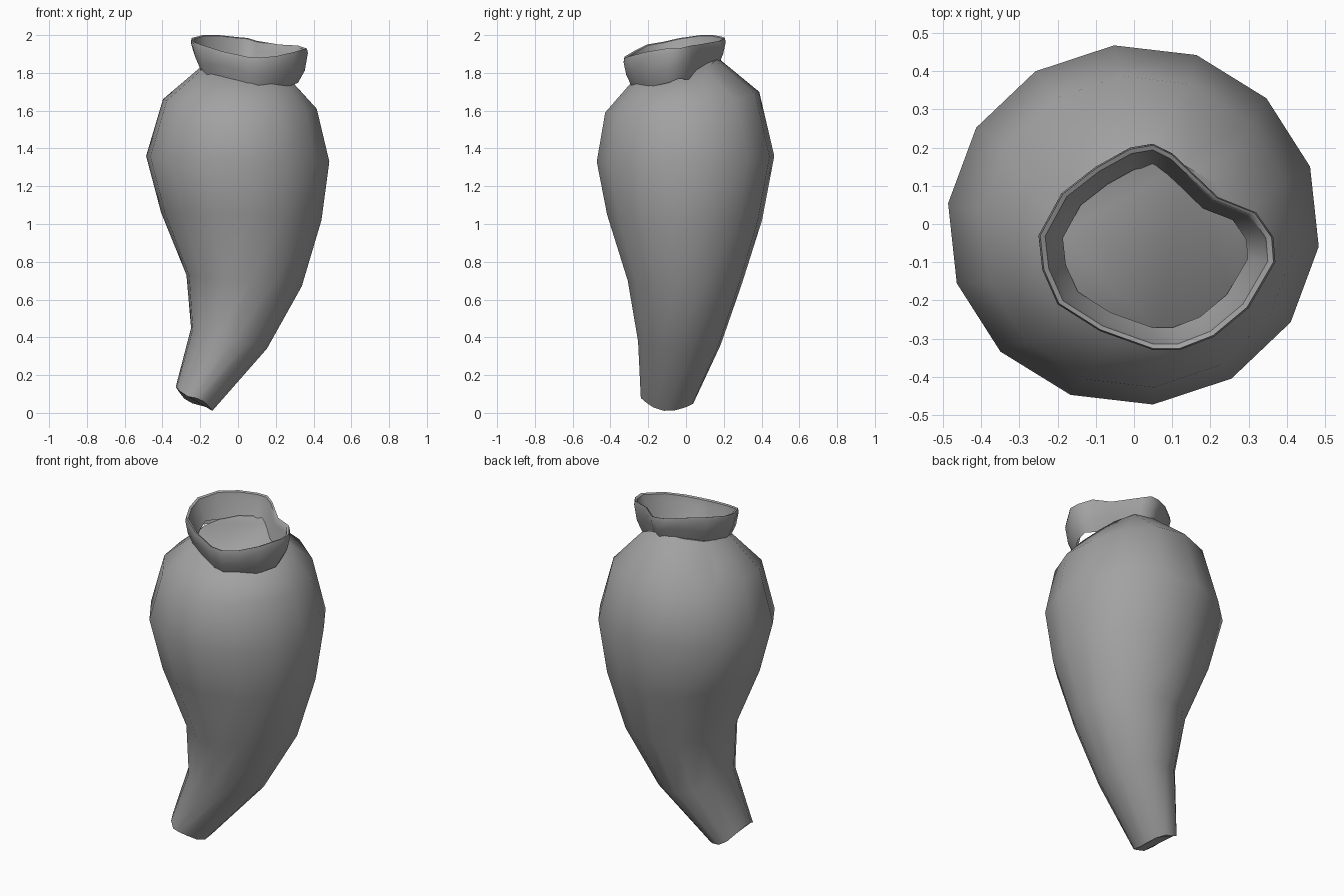
import bpy, bmesh, math

cube = bpy.data.objects.get("Cube")
if cube:
    bpy.data.objects.remove(cube, do_unlink=True)

SIDES = 14

clay = bpy.data.materials.new("clay_grey")
clay.use_nodes = True
clay.diffuse_color = (0.36, 0.36, 0.36, 1)
clay.node_tree.nodes["Principled BSDF"].inputs["Base Color"].default_value = (0.36, 0.36, 0.36, 1)


def tilted_ring(left, right, front, back):
    """Oval ring through its left/right (x, z) and front/back (y, z) extremes."""
    points = []
    for i in range(SIDES):
        a = 2 * math.pi * i / SIDES - 0.12
        c, s = math.cos(a), math.sin(a)
        x = (left[0] + right[0]) / 2 + c * (right[0] - left[0]) / 2
        y = (front[0] + back[0]) / 2 + s * (back[0] - front[0]) / 2
        zx = right[1] if c > 0 else left[1]
        zy = back[1] if s > 0 else front[1]
        points.append((x, y, zx * c * c + zy * s * s))
    return points


def loft(name, rings, capped, angle):
    """Skin a stack of rings into a smooth shaded object."""
    bm = bmesh.new()
    rows = [[bm.verts.new(p) for p in ring] for ring in rings]
    for low, high in zip(rows, rows[1:]):
        n = len(low)
        for i in range(n):
            j = (i + 1) % n
            bm.faces.new((low[i], low[j], high[j], high[i]))
    if capped:
        bm.faces.new(rows[0][::-1])
        bm.faces.new(rows[-1])
    mesh = bpy.data.meshes.new(name)
    bm.to_mesh(mesh)
    bm.free()
    mesh.materials.append(clay)
    obj = bpy.data.objects.new(name, mesh)
    bpy.context.collection.objects.link(obj)
    bpy.ops.object.select_all(action="DESELECT")
    obj.select_set(True)
    bpy.context.view_layer.objects.active = obj
    bpy.ops.object.shade_smooth_by_angle(angle=math.radians(angle))
    return obj


# Bulging body with a bent, tapering foot: left, right, front, back of each ring
body_rings = [
    ((-.33, .14), (-.135, .01), (-.24, .08), (.04, .05)),
    ((-.25, .45), (.155, .34), (-.255, .38), (.185, .36)),
    ((-.275, .73), (.34, .67), (-.31, .70), (.30, .69)),
    ((-.41, 1.06), (.445, 1.02), (-.42, 1.05), (.405, 1.02)),
    ((-.49, 1.36), (.487, 1.33), (-.475, 1.33), (.47, 1.36)),
    ((-.40, 1.66), (.42, 1.61), (-.43, 1.59), (.39, 1.70)),
    ((-.20, 1.83), (.29, 1.75), (-.29, 1.75), (.17, 1.88)),
]
loft("body", [tilted_ring(*r) for r in body_rings], True, 50)

# Uneven flared collar, drawn along its outer rim
rim = [(.37, -.10, 1.93), (.365, -.035, 1.93), (.32, .03, 1.945), (.22, .07, 1.95),
       (.10, .185, 1.97), (.05, .21, 1.985), (-.01, .20, 1.99), (-.10, .15, 2.0),
       (-.19, .08, 2.0), (-.25, -.03, 1.985), (-.24, -.12, 1.965), (-.20, -.21, 1.95),
       (-.09, -.28, 1.915), (.05, -.33, 1.885), (.12, -.33, 1.88), (.21, -.295, 1.89),
       (.30, -.22, 1.91)]
CX, CY = .04, -.06


def inward(ring, scale, drop):
    return [(CX + (x - CX) * scale, CY + (y - CY) * scale, z - drop) for x, y, z in ring]


def hem(scale, lift):
    """Lower edge of the collar, following the slope of the body top."""
    ring = []
    for i, (x, y, z) in enumerate(rim):
        px, py = CX + (x - CX) * scale, CY + (y - CY) * scale
        wave = .012 * math.sin(i * 2.2)
        ring.append((px, py, 1.79 - .13 * (px - CX) + .21 * (py - CY) + wave + lift))
    return ring


collar_rings = [
    hem(.84, 0),
    inward(hem(.95, .07), 1, 0),
    inward(rim, 1, .025),
    inward(rim, .985, 0),
    inward(rim, .94, .005),
    inward(rim, .91, .04),
    hem(.78, .03),
]
loft("collar", collar_rings, False, 50)
